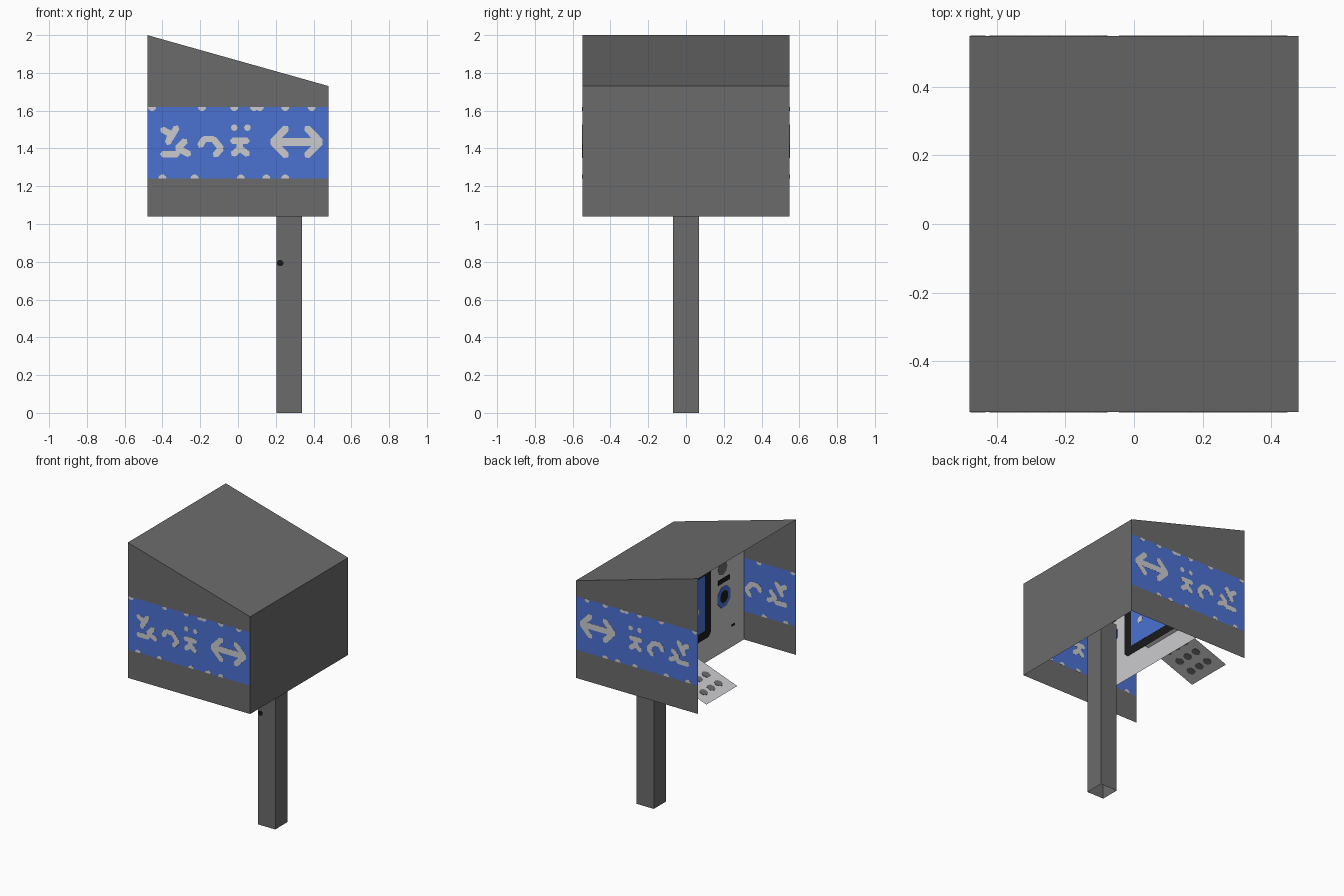
import bpy, bmesh, math
from mathutils import Vector

if "Cube" in bpy.data.objects:
    bpy.data.objects.remove(bpy.data.objects["Cube"])

def material(name, rgb):
    m = bpy.data.materials.new(name)
    m.diffuse_color = (*rgb, 1)
    m.use_nodes = True
    m.node_tree.nodes["Principled BSDF"].inputs["Base Color"].default_value = m.diffuse_color
    return m

GREY = material("hood grey", (0.147, 0.147, 0.147))
BLUE = material("band blue", (0.07, 0.165, 0.64))
LIGHT = material("light grey", (0.60, 0.60, 0.62))
BLACK = material("screen black", (0.010, 0.010, 0.011))

X, Y, Z = Vector((1, 0, 0)), Vector((0, 1, 0)), Vector((0, 0, 1))
W, D = 0.48, 0.549                       # half length and half width of the hood
LOW, FRONT_TOP, BACK_TOP = 1.04, 2.0, 1.73

def roof_z(x):
    return FRONT_TOP + (x + W) / (2 * W) * (BACK_TOP - FRONT_TOP)

def finish(name, bm, mats):
    me = bpy.data.meshes.new(name)
    bm.to_mesh(me)
    bm.free()
    for m in mats:
        me.materials.append(m)
    ob = bpy.data.objects.new(name, me)
    bpy.context.collection.objects.link(ob)
    return ob

def sheet(name, polys, mats):
    """Flat sheets given as (corner points, material index)."""
    bm = bmesh.new()
    for pts, mi in polys:
        f = bm.faces.new([bm.verts.new(p) for p in pts])
        f.material_index = mi
    bmesh.ops.remove_doubles(bm, verts=bm.verts, dist=1e-5)
    return finish(name, bm, mats)

def plates(name, shapes, origin, u, v, half, mat):
    """Thin plates that show on both sides of a sheet."""
    bm = bmesh.new()
    n = u.cross(v).normalized()
    for pts in shapes:
        base = [Vector(origin) + u * a + v * b for a, b in pts]
        top = [bm.verts.new(p + n * half) for p in base]
        bot = [bm.verts.new(p - n * half) for p in base]
        bm.faces.new(top)
        bm.faces.new(bot[::-1])
        for i in range(len(base)):
            j = (i + 1) % len(base)
            bm.faces.new((top[i], bot[i], bot[j], top[j]))
    bmesh.ops.recalc_face_normals(bm, faces=bm.faces)
    return finish(name, bm, [mat])

def disc(a, b, r, n=8, start=0.0, sweep=2 * math.pi):
    full = sweep > 6
    k = n if full else n - 1
    return [(a + r * math.cos(start + sweep * i / k),
             b + r * math.sin(start + sweep * i / k)) for i in range(n)]

def rect(a0, b0, a1, b1, c=0.0):
    if not c:
        return [(a0, b0), (a1, b0), (a1, b1), (a0, b1)]
    return [(a0 + c, b0), (a1 - c, b0), (a1, b0 + c), (a1, b1 - c),
            (a1 - c, b1), (a0 + c, b1), (a0, b1 - c), (a0, b0 + c)]

def stroke(path, w=0.034):
    """One pointed bar per segment of the path."""
    out = []
    for p, q in zip(path, path[1:]):
        p, q = Vector(p), Vector(q)
        d = (q - p).normalized() * w / 2
        s = Vector((-d.y, d.x))
        out.append([tuple(t) for t in (p - d * .8, p - s, q - s, q + d * .8, q + s, p + s)])
    return out

# Hood roof and rear wall
sheet("hood_roof", [([(-W, -D, FRONT_TOP), (W, -D, BACK_TOP),
                      (W, D, BACK_TOP), (-W, D, FRONT_TOP)], 0)], [GREY])
sheet("hood_rear_wall", [([(W, -D, LOW), (W, D, LOW),
                           (W, D, BACK_TOP), (W, -D, BACK_TOP)], 0)], [GREY])

# Abstract marks and double arrow on the blue band
B0, B1 = 1.24, 1.62
marks = []
for path in ([(-.40, 1.50), (-.355, 1.475), (-.37, 1.43)],
             [(-.325, 1.51), (-.36, 1.45)],
             [(-.28, 1.44), (-.32, 1.40), (-.26, 1.37)],
             [(-.40, 1.37), (-.32, 1.37)],
             [(-.20, 1.415), (-.18, 1.45), (-.13, 1.45), (-.09, 1.40), (-.12, 1.365)],
             [(-.03, 1.44), (.05, 1.44)], [(.01, 1.44), (.01, 1.39)],
             [(-.025, 1.37), (.01, 1.40), (.05, 1.37)]):
    marks += stroke(path)
marks += [disc(x, 1.51, .018) for x in (-.02, .05)]
arrow = stroke([(.20, 1.435), (.42, 1.435)], .042)
for tip, s in ((.185, 1), (.435, -1)):
    for up in (1, -1):
        arrow += stroke([(tip, 1.435), (tip + s * .07, 1.435 + up * .072)], .038)
dots = [disc(x, B1, .022, 6, math.pi, math.pi) for x in (-.455, -.19, -.02, .085, .115, .25, .39)]
dots += [disc(x, B0, .022, 6, 0, math.pi) for x in (-.40, -.23, .015, .15, .25)]

# Hood side walls, with the blue band cut in
for side, s in (("front", -1), ("back", 1)):
    y = s * D
    polys = []
    for lo, hi, mi in ((LOW, B0, 0), (B0, B1, 1), (B1, None, 0)):
        pts = [(-W, y, lo), (W, y, lo), (W, y, hi or BACK_TOP), (-W, y, hi or FRONT_TOP)]
        polys.append((pts if s < 0 else pts[::-1], mi))
    sheet(side + "_side_wall", polys, [GREY, BLUE])
    plates(side + "_band_marks", marks + dots, (0, y, 0), X, Z, .001, LIGHT)
    plates(side + "_band_arrow", arrow, (0, y, 0), X, Z, .001, LIGHT)

# Inner panel
PX = -0.07
sheet("inner_panel", [([(PX, D, LOW), (PX, -D, LOW),
                        (PX, -D, roof_z(PX)), (PX, D, roof_z(PX))], 0)], [LIGHT])
O = (PX, 0, 0)
plates("screen_frame", [rect(-.175, 1.21, .42, 1.72, .025)], O, Y, Z, .002, BLACK)
plates("screen", [rect(-.108, 1.27, .355, 1.66)], O, Y, Z, .003, BLUE)
plates("screen_spot", [disc(-.02, 1.43, .025, 6)], O, Y, Z, .004, LIGHT)
plates("panel_badge", [disc(-.31, 1.64, .052)], O, Y, Z, .002, GREY)
plates("card_slot", [rect(-.39, 1.53, -.26, 1.565)], O, Y, Z, .002, BLACK)
plates("coin_ring", [disc(-.325, 1.43, .078, 8, math.pi / 8)], O, Y, Z, .002, BLUE)
plates("coin_hole", [disc(-.325, 1.43, .045, 8, math.pi / 8)], O, Y, Z, .003, BLACK)
plates("small_slot", [rect(-.445, 1.183, -.412, 1.197)], O, Y, Z, .002, BLACK)

# Sloping keypad tray, poking slightly through the panel
x0, z0, x1, z1 = -.444, 1.042, -.045, 1.19
sheet("keypad_tray", [([(x0, .06, z0), (x1, .06, z1), (x1, .405, z1), (x0, .405, z0)], 0)], [LIGHT])
up = Vector((x1 - x0, 0, z1 - z0)).normalized()
plates("keypad_buttons", [disc(.09 + .105 * r, .15 + .083 * c, .03) for r in range(3) for c in range(3)],
       (x0, 0, z0), up, Y, .002, GREY)

# Square post, open at the ends
PX0, PX1, PY, PT = .205, .34, .068, 1.25
ring = [(PX0, -PY), (PX1, -PY), (PX1, PY), (PX0, PY)]
sheet("post", [([(*a, 0), (*b, 0), (*b, PT), (*a, PT)], 0)
               for a, b in zip(ring, ring[1:] + ring[:1])], [GREY])
plates("post_spot", [disc(.223, .793, .018, 8, math.pi / 8)], (0, -PY, 0), X, Z, .002, BLACK)
